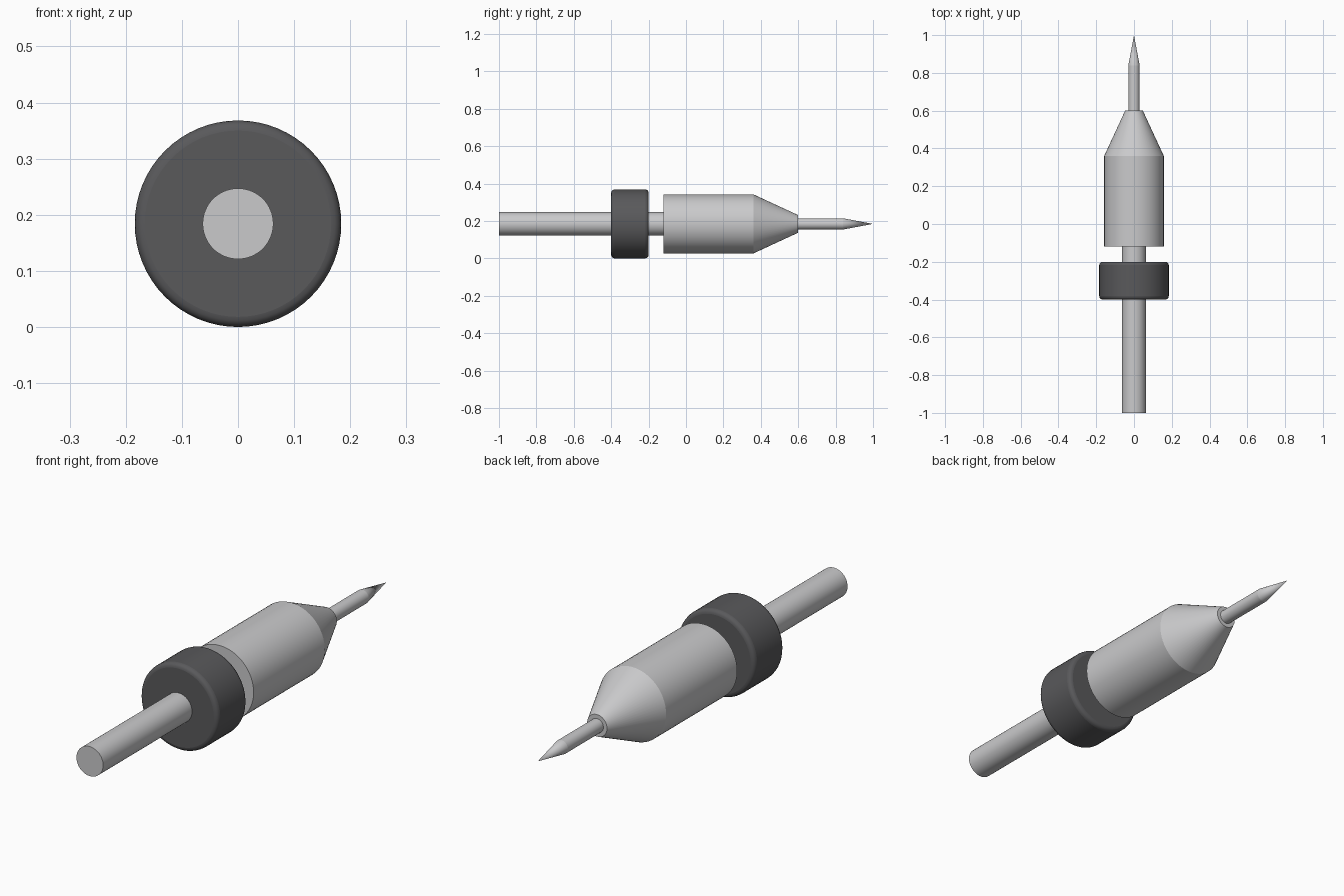
import bpy, bmesh, math
from mathutils import Matrix

cube = bpy.data.objects.get("Cube")
if cube:
    bpy.data.objects.remove(cube, do_unlink=True)

AXIS_HEIGHT = 0.184


def make_material(name, value, blue):
    mat = bpy.data.materials.new(name)
    mat.use_nodes = True
    colour = (value, value, blue, 1)
    mat.diffuse_color = colour
    mat.node_tree.nodes["Principled BSDF"].inputs["Base Color"].default_value = colour
    return mat


steel = make_material("light_steel", 0.59, 0.6)
rubber = make_material("dark_rubber", 0.1, 0.105)


def turned_part(name, y_start, y_end, r_start, r_end, mat, sides=64, bevel=0):
    """Cylinder or cone along y, centred on the tool axis."""
    bm = bmesh.new()
    place = Matrix.Translation((0, 0, AXIS_HEIGHT)) @ Matrix.Rotation(-math.pi / 2, 4, "X")
    place = place @ Matrix.Translation((0, 0, (y_start + y_end) / 2))
    bmesh.ops.create_cone(bm, cap_ends=True, segments=sides, radius1=r_start,
                          radius2=r_end, depth=y_end - y_start, matrix=place)
    bmesh.ops.remove_doubles(bm, verts=bm.verts, dist=0.00001)
    bmesh.ops.recalc_face_normals(bm, faces=bm.faces)
    mesh = bpy.data.meshes.new(name)
    bm.to_mesh(mesh)
    bm.free()
    mesh.materials.append(mat)
    obj = bpy.data.objects.new(name, mesh)
    bpy.context.collection.objects.link(obj)
    if bevel:
        mod = obj.modifiers.new("rounded_rim", "BEVEL")
        mod.width = bevel
        mod.segments = 4
        mod.limit_method = "ANGLE"
        mod.angle_limit = math.radians(40)
    bpy.ops.object.select_all(action="DESELECT")
    obj.select_set(True)
    bpy.context.view_layer.objects.active = obj
    bpy.ops.object.shade_smooth_by_angle(angle=math.radians(35))
    return obj


# Rear rod with its grip ring
turned_part("rear_shaft", -1.0, -0.12, 0.063, 0.063, steel)
turned_part("grip_ring", -0.4, -0.2, 0.184, 0.184, rubber, bevel=0.018)

# Main barrel and tapered nose
turned_part("barrel", -0.12, 0.36, 0.158, 0.158, steel)
turned_part("nose_cone", 0.36, 0.6, 0.158, 0.047, steel)

# Needle and its sharp point
turned_part("needle", 0.6, 0.84, 0.03, 0.03, steel, sides=32)
turned_part("needle_point", 0.84, 1.0, 0.03, 0, steel, sides=32)
